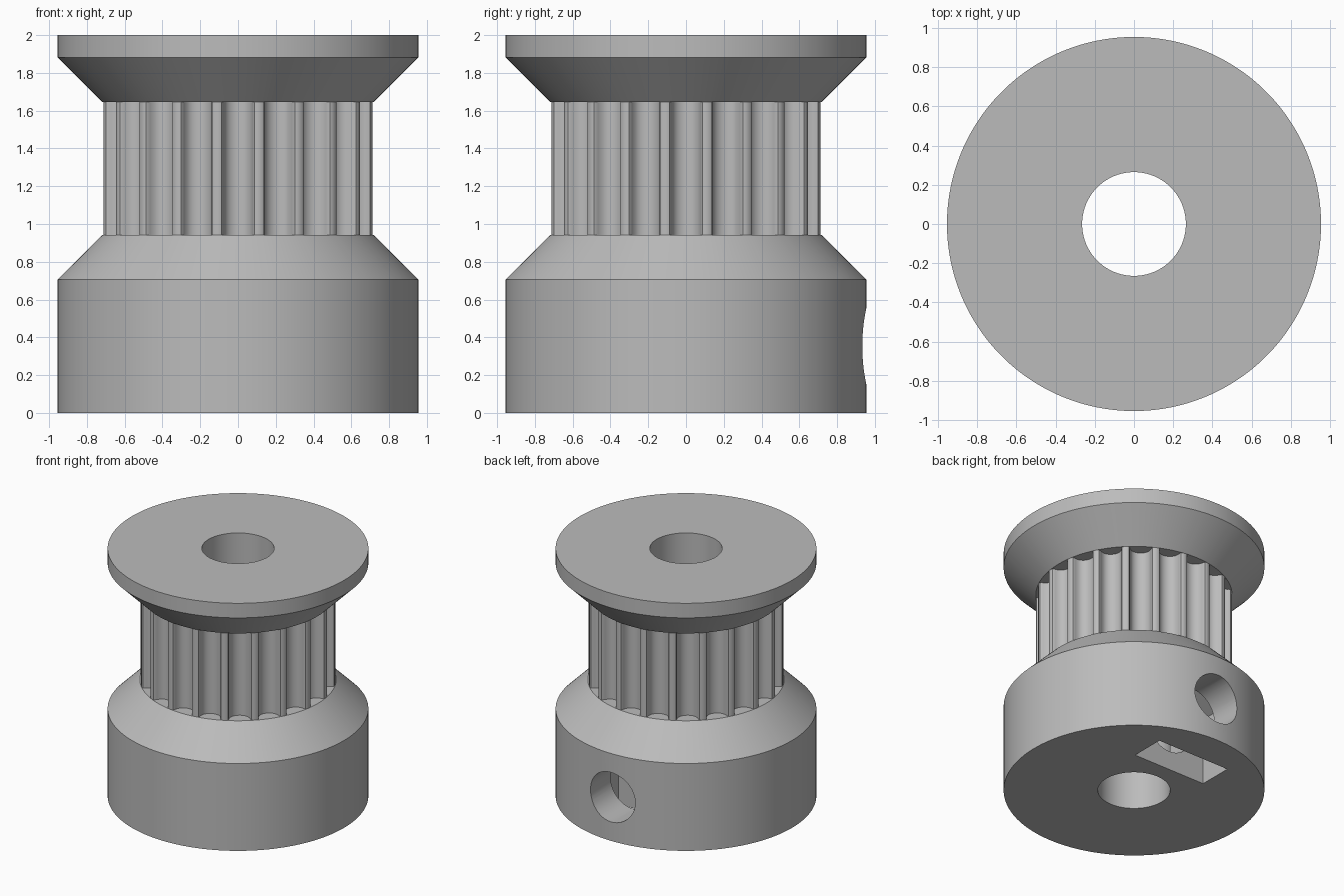
import bpy, bmesh, math

cube = bpy.data.objects.get("Cube")
if cube:
    bpy.data.objects.remove(cube, do_unlink=True)

MM = 2 / 17                      # pulley is 17 mm tall
TEETH = 20
OUTER, FLANGE, BORE = 6.112, 8.112, 2.25

grey = bpy.data.materials.new("metal_grey")
grey.use_nodes = True
colour = (0.5, 0.5, 0.5, 1)
grey.diffuse_color = colour
grey.node_tree.nodes["Principled BSDF"].inputs["Base Color"].default_value = colour

# Half outline of one belt groove: (half width, depth) in mm
half = [(0.847, 0), (0.735, 0.037), (0.678, 0.131), (0.656, 0.238), (0.62, 0.343),
        (0.572, 0.444), (0.512, 0.54), (0.406, 0.637), (0.282, 0.707), (0.144, 0.75)]
groove = [(-w, d) for w, d in half] + [(0, 0.764)] + [(w, d) for w, d in reversed(half)]
seat = math.sqrt(OUTER ** 2 - half[0][0] ** 2)

# Polar outline of the toothed section
toothed = []
for i in range(TEETH):
    for w, d in groove:
        toothed.append((math.tau * i / TEETH + math.atan2(w, seat - d), math.hypot(w, seat - d)))


def add_object(name, bm):
    bmesh.ops.recalc_face_normals(bm, faces=bm.faces)
    mesh = bpy.data.meshes.new(name)
    bm.to_mesh(mesh)
    bm.free()
    mesh.materials.append(grey)
    obj = bpy.data.objects.new(name, mesh)
    bpy.context.collection.objects.link(obj)
    return obj


def prism(name, outline, y0, y1):
    """Extrude an x-z outline along y."""
    bm = bmesh.new()
    face = bm.faces.new([bm.verts.new((x * MM, y0 * MM, z * MM)) for x, z in outline])
    ext = bmesh.ops.extrude_face_region(bm, geom=[face])["geom"]
    verts = [v for v in ext if isinstance(v, bmesh.types.BMVert)]
    bmesh.ops.translate(bm, verts=verts, vec=(0, (y1 - y0) * MM, 0))
    return add_object(name, bm)


# Pulley body: stacked rings, None marks the toothed outline
stack = [(BORE, 0), (FLANGE, 0), (FLANGE, 6), (OUTER, 8), (None, 8), (None, 14),
         (OUTER, 14), (FLANGE, 16), (FLANGE, 17), (BORE, 17)]
bm = bmesh.new()
rings = []
for radius, z in stack:
    rings.append([bm.verts.new((math.cos(a) * (radius or r) * MM,
                                math.sin(a) * (radius or r) * MM, z * MM)) for a, r in toothed])
for low, high in zip(rings, rings[1:] + rings[:1]):
    for i in range(len(low)):
        bm.faces.new((low[i - 1], low[i], high[i], high[i - 1]))
bmesh.ops.remove_doubles(bm, verts=bm.verts, dist=0.0001)
body = add_object("pulley_body", bm)

# Set-screw hole and captive-nut slot in the back of the hub
mid, w = 3, 2.76
screw = prism("screw_hole_cutter",
              [(1.7 * math.cos(math.tau * i / 48), mid + 1.7 * math.sin(math.tau * i / 48))
               for i in range(48)], 0, 10)
shoulder = mid + w * math.tan(math.pi / 6)
nut = prism("nut_slot_cutter",
            [(-w, -1), (w, -1), (w, shoulder), (0, mid + w / math.cos(math.pi / 6)),
             (-w, shoulder)], 3.4, 5.75)

bpy.context.view_layer.objects.active = body
for cutter in (screw, nut):
    mod = body.modifiers.new(cutter.name, "BOOLEAN")
    mod.operation = "DIFFERENCE"
    mod.solver = "EXACT"
    mod.object = cutter
    bpy.ops.object.modifier_apply(modifier=mod.name)
    bpy.data.objects.remove(cutter, do_unlink=True)

# Smooth round walls, crisp rims
bpy.ops.object.select_all(action="DESELECT")
body.select_set(True)
bpy.ops.object.shade_smooth_by_angle(angle=math.radians(30))
